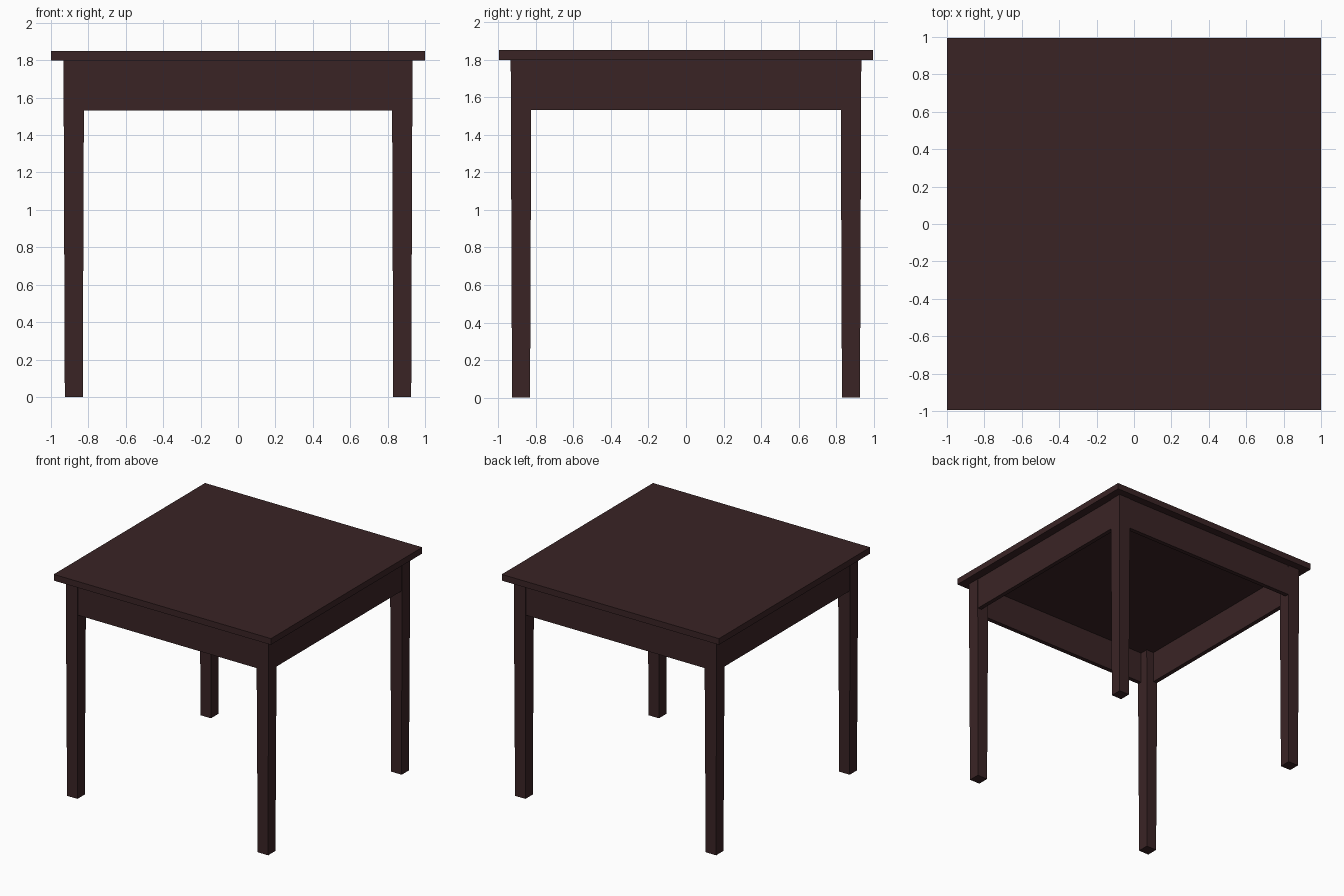
import bpy, bmesh
from mathutils import Vector

if "Cube" in bpy.data.objects:
    bpy.data.objects.remove(bpy.data.objects["Cube"])

# single dark wood colour
wood = bpy.data.materials.new("dark brown wood")
wood.diffuse_color = (0.042, 0.0175, 0.0185, 1.0)
wood.use_nodes = True
wood.node_tree.nodes["Principled BSDF"].inputs["Base Color"].default_value = wood.diffuse_color

X, Y = 1.0, 0.995          # half size of the top
TOP, UNDER, APRON = 1.85, 1.798, 1.532


def block(name, lo, hi, lo2=None, hi2=None):
    """Box from lo to hi; lo2/hi2 optionally give a different xy rectangle at the bottom."""
    bm = bmesh.new()
    bmesh.ops.create_cube(bm, size=1)
    for v in bm.verts:
        low = v.co.z < 0 and lo2 is not None
        a, b = (lo2, hi2) if low else (lo, hi)
        x = a[0] if v.co.x < 0 else b[0]
        y = a[1] if v.co.y < 0 else b[1]
        z = lo[2] if v.co.z < 0 else hi[2]
        v.co = Vector((x, y, z))
    bmesh.ops.recalc_face_normals(bm, faces=bm.faces)
    me = bpy.data.meshes.new(name)
    bm.to_mesh(me)
    bm.free()
    me.materials.append(wood)
    ob = bpy.data.objects.new(name, me)
    bpy.context.collection.objects.link(ob)
    return ob


# table top
block("table_top", (-X, -Y, UNDER), (X, Y, TOP))

# four slightly tapered legs
OUT, INN = 0.933, 0.823     # at the top
OUT2, INN2 = 0.926, 0.830   # at the floor


def span(s, a, b):
    return sorted((s * a, s * b))


for sx, xn in ((-1, "left"), (1, "right")):
    for sy, yn in ((-1, "front"), (1, "back")):
        x, y = span(sx, INN, OUT), span(sy, INN, OUT)
        x2, y2 = span(sx, INN2, OUT2), span(sy, INN2, OUT2)
        block(f"{yn}_{xn}_leg", (x[0], y[0], 0), (x[1], y[1], UNDER),
              (x2[0], y2[0]), (x2[1], y2[1]))

# aprons between the legs, almost flush with their outer faces
A_OUT, A_IN = 0.929, 0.893
for s, yn, xn in ((-1, "front", "left"), (1, "back", "right")):
    d = span(s, A_IN, A_OUT)
    block(f"{yn}_apron", (-INN - 0.005, d[0], APRON), (INN + 0.005, d[1], UNDER))
    block(f"{xn}_apron", (d[0], -INN - 0.005, APRON), (d[1], INN + 0.005, UNDER))
